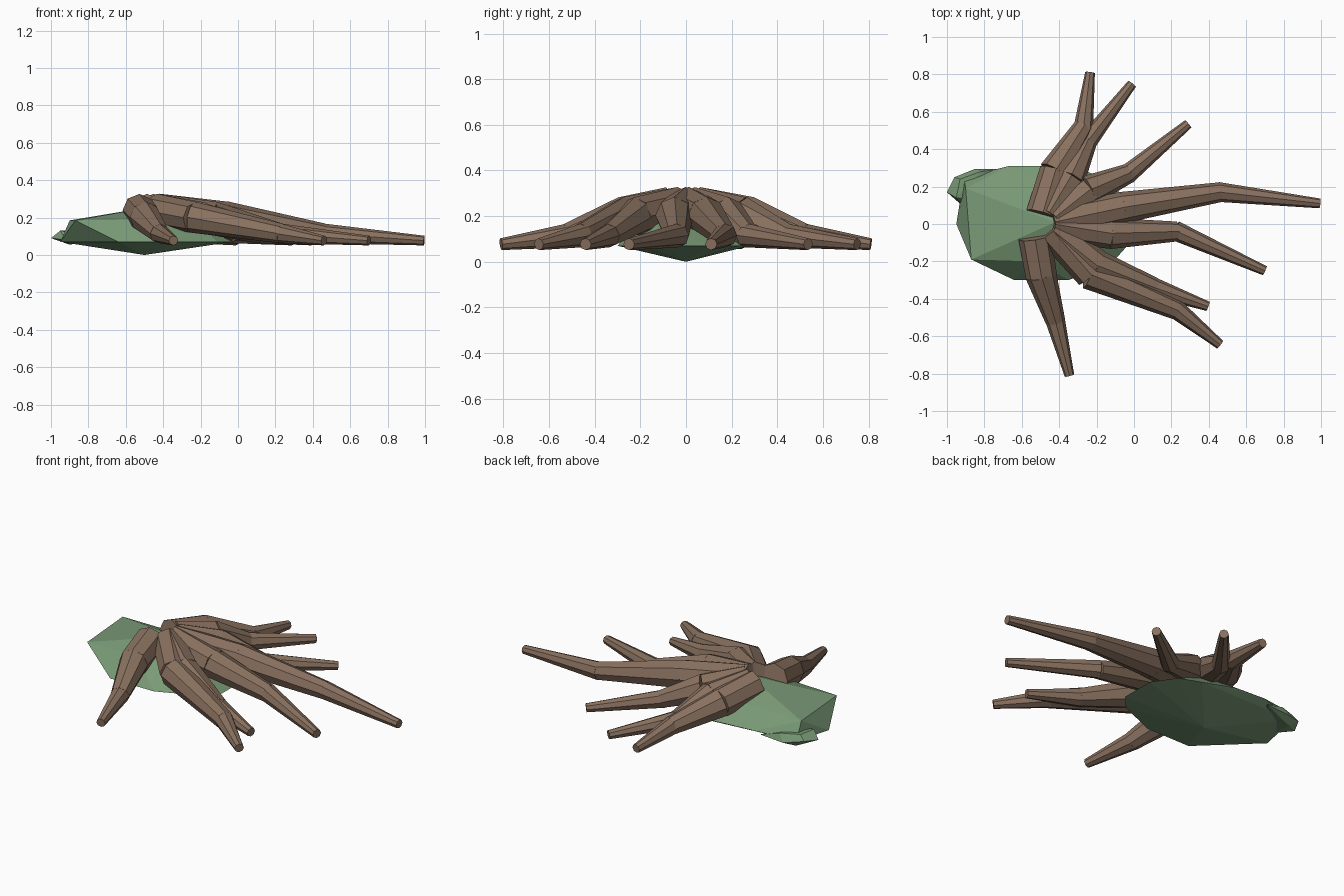
import bpy, bmesh
from mathutils import Vector, Matrix

if "Cube" in bpy.data.objects:
    bpy.data.objects.remove(bpy.data.objects["Cube"])


def material(name, color):
    m = bpy.data.materials.new(name)
    m.diffuse_color = color
    m.use_nodes = True
    m.node_tree.nodes["Principled BSDF"].inputs["Base Color"].default_value = m.diffuse_color
    return m


BARK = material("bark", (0.25, 0.165, 0.115, 1))
MOSS = material("moss", (0.19, 0.32, 0.18, 1))


def finish(bm, name, mat):
    bmesh.ops.recalc_face_normals(bm, faces=bm.faces)
    me = bpy.data.meshes.new(name)
    bm.to_mesh(me)
    bm.free()
    me.materials.append(mat)
    bpy.context.collection.objects.link(bpy.data.objects.new(name, me))


def faceted_rock(name, points):
    bm = bmesh.new()
    verts = [bm.verts.new(p) for p in points]
    out = bmesh.ops.convex_hull(bm, input=verts)
    junk = {g for g in out["geom_interior"] if isinstance(g, bmesh.types.BMVert)}
    bmesh.ops.delete(bm, geom=list(junk), context="VERTS")
    finish(bm, name, MOSS)


def root(name, points, radii):
    # each root is a chain of separate tapered eight-sided segments
    bm = bmesh.new()
    for i in range(len(points) - 1):
        a, b = Vector(points[i]), Vector(points[i + 1])
        d = b - a
        if i:
            a = a - d.normalized() * 0.012
            d = b - a
        mat = Matrix.Translation((a + b) / 2) @ d.to_track_quat("Z", "Y").to_matrix().to_4x4()
        bmesh.ops.create_cone(bm, cap_ends=True, segments=8, radius1=radii[i],
                              radius2=radii[i + 1], depth=d.length, matrix=mat)
    finish(bm, name, BARK)


# Mossy body: low rim, a shallow keel and a raised crown
rim = [(-0.95, 0), (-0.64, -0.30), (-0.35, -0.30), (-0.11, -0.20),
       (-0.03, -0.11), (-0.03, 0.10), (-0.12, 0.23), (-0.25, 0.28)]
faceted_rock("mossy_body",
             [(x, y, 0.07) for x, y in rim]
             + [(-0.5, 0, 0), (-0.46, 0.31, 0.10), (-0.67, 0.31, 0.11),
                (-0.91, 0.25, 0.09), (-0.90, 0.19, 0.185), (-0.87, -0.19, 0.185),
                (-0.53, -0.20, 0.19), (-0.42, 0.01, 0.265), (-0.36, 0.18, 0.19),
                (-0.22, -0.13, 0.17)])

# Small flat lump on the back left side
faceted_rock("side_lump",
             [(-1.0, 0.17, 0.09), (-0.96, 0.25, 0.10), (-0.85, 0.295, 0.08),
              (-0.70, 0.295, 0.09), (-0.92, 0.10, 0.08), (-0.95, 0.14, 0.13),
              (-0.93, 0.24, 0.13), (-0.82, 0.28, 0.125), (-0.80, 0.12, 0.10),
              (-0.90, 0.24, 0.055)])

# Roots: base, knee, middle and tip
roots = [
    ((-0.49, 0.05), (-0.42, 0.285), (-0.27, 0.52), (-0.235, 0.81)),
    ((-0.46, 0.05), (-0.34, 0.25), (-0.25, 0.44), (-0.01, 0.75)),
    ((-0.43, 0.03), (-0.24, 0.18), (-0.03, 0.27), (0.29, 0.535)),
    ((-0.43, 0.01), (-0.05, 0.09), (0.46, 0.17), (0.995, 0.11)),
    ((-0.43, 0.0), (-0.12, -0.05), (0.23, -0.04), (0.70, -0.25)),
    ((-0.44, -0.03), (-0.23, -0.27), (0.23, -0.46), (0.46, -0.645)),
    ((-0.44, -0.03), (-0.20, -0.22), (0.11, -0.34), (0.395, -0.44)),
    ((-0.53, -0.07), (-0.495, -0.28), (-0.42, -0.52), (-0.345, -0.81)),
]
for n, path in enumerate(roots, 1):
    heights = (0.24, 0.2, 0.115, 0.077)
    root(f"root_{n}", [(x, y, z) for (x, y), z in zip(path, heights)],
         (0.088, 0.084, 0.053, 0.026))
